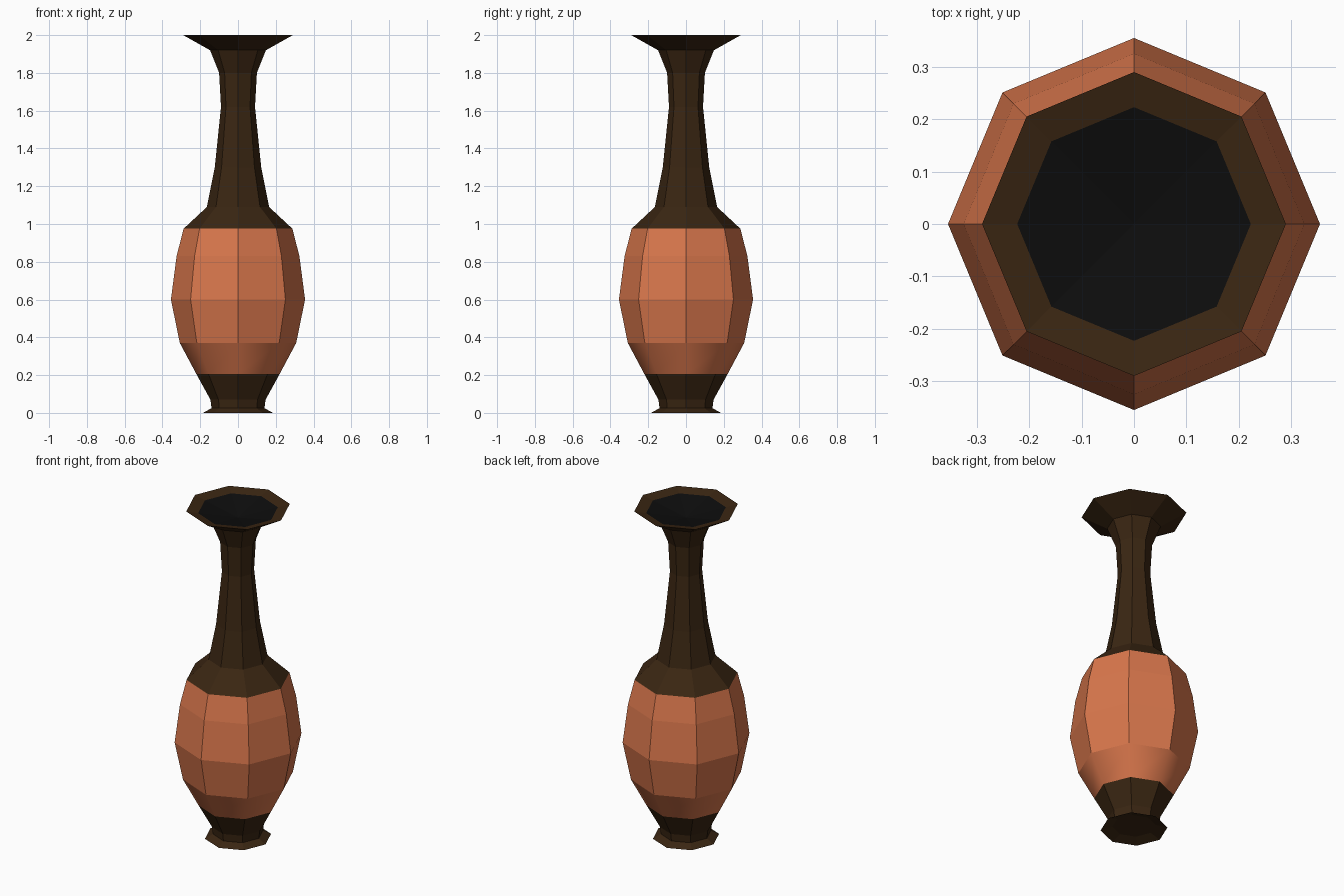
import bpy
import bmesh
from math import cos, sin, pi

cube = bpy.data.objects.get("Cube")
if cube:
    bpy.data.objects.remove(cube, do_unlink=True)

SIDES = 8


def material(name, colour):
    mat = bpy.data.materials.new(name)
    mat.use_nodes = True
    mat.diffuse_color = (*colour, 1)
    bsdf = mat.node_tree.nodes["Principled BSDF"]
    bsdf.inputs["Base Color"].default_value = (*colour, 1)
    bsdf.inputs["Roughness"].default_value = 0.8
    return mat


def lathe(name, profile, mat, smooth=False):
    """Turn (radius, z) points into an eight-sided surface; radius 0 closes it."""
    bm = bmesh.new()
    rings = []
    for r, z in profile:
        if r == 0:
            rings.append([bm.verts.new((0, 0, z))] * SIDES)
        else:
            angles = [2 * pi * i / SIDES for i in range(SIDES)]
            rings.append([bm.verts.new((r * cos(a), r * sin(a), z)) for a in angles])
    for low, high in zip(rings, rings[1:]):
        for i in range(SIDES):
            j = (i + 1) % SIDES
            corners = dict.fromkeys((low[i], low[j], high[j], high[i]))
            bm.faces.new(list(corners)).smooth = smooth
    mesh = bpy.data.meshes.new(name)
    bm.to_mesh(mesh)
    bm.free()
    mesh.materials.append(mat)
    obj = bpy.data.objects.new(name, mesh)
    bpy.context.collection.objects.link(obj)
    return obj


terracotta = material("terracotta", (0.69, 0.183, 0.072))
brown = material("dark brown", (0.042, 0.019, 0.006))
black = material("black", (0.004, 0.004, 0.004))

# Foot with a shallow hollow underneath
lathe("foot", [(0, 0.02), (0.12, 0.02), (0.185, 0), (0.14, 0.025),
               (0.146, 0.07), (0.22, 0.205)], brown)

# Belly: a softly shaded lower band, then faceted sides
lathe("lower_belly", [(0.22, 0.205), (0.308, 0.37)], terracotta, smooth=True)
lathe("belly", [(0.308, 0.37), (0.355, 0.6), (0.325, 0.83), (0.288, 0.975)], terracotta)

# Shoulder, neck, flared rim and inner lip
lathe("neck", [(0.288, 0.975), (0.165, 1.09), (0.123, 1.3), (0.09, 1.62),
               (0.1, 1.8), (0.148, 1.92), (0.29, 2), (0.223, 1.985)], brown)

# Dark mouth
lathe("mouth", [(0.223, 1.985), (0, 1.94)], black)
